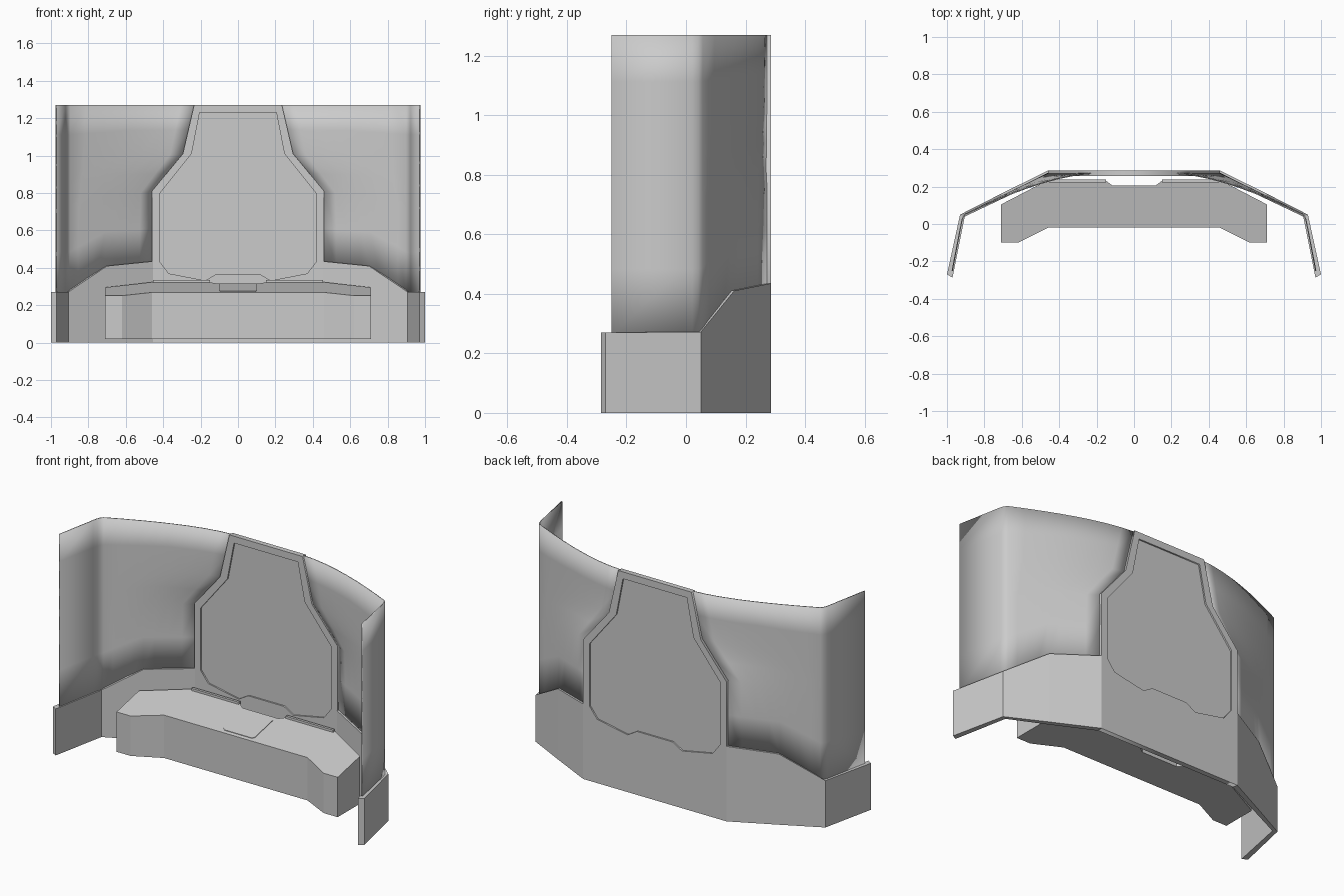
import bpy, bmesh

if "Cube" in bpy.data.objects:
    bpy.data.objects.remove(bpy.data.objects["Cube"], do_unlink=True)

grey = bpy.data.materials.new("plain grey")
grey.use_nodes = True
grey.diffuse_color = (0.6, 0.6, 0.6, 1)
grey.node_tree.nodes["Principled BSDF"].inputs["Base Color"].default_value = (0.6, 0.6, 0.6, 1)


def finish(name, bm, mirror=False):
    bmesh.ops.recalc_face_normals(bm, faces=bm.faces)
    mesh = bpy.data.meshes.new(name)
    bm.to_mesh(mesh)
    bm.free()
    mesh.materials.append(grey)
    obj = bpy.data.objects.new(name, mesh)
    bpy.context.collection.objects.link(obj)
    if mirror:
        mod = obj.modifiers.new("mirror", 'MIRROR')
        mod.use_mirror_merge = False
    return obj


def mirrored(half):
    return half + [(-x, y) for x, y in reversed(half)]


def slab(name, outlines, y, depth):
    """Upright plate from x-z outlines; later outlines cut holes."""
    curve = bpy.data.curves.new(name, 'CURVE')
    curve.dimensions = '2D'
    curve.fill_mode = 'BOTH'
    curve.extrude = depth / 2
    for pts in outlines:
        sp = curve.splines.new('POLY')
        sp.points.add(len(pts) - 1)
        for p, (x, z) in zip(sp.points, pts):
            p.co = (x, z, 0, 1)
        sp.use_cyclic_u = True
    temp = bpy.data.objects.new(name + "_outline", curve)
    bpy.context.collection.objects.link(temp)
    bpy.context.view_layer.update()
    bm = bmesh.new()
    mesh = bpy.data.meshes.new_from_object(
        temp.evaluated_get(bpy.context.evaluated_depsgraph_get()))
    bm.from_mesh(mesh)
    bpy.data.objects.remove(temp, do_unlink=True)
    bpy.data.meshes.remove(mesh)
    bmesh.ops.remove_doubles(bm, verts=bm.verts, dist=1e-5)
    for v in bm.verts:
        v.co = (v.co.x, y - v.co.z, v.co.y)
    return finish(name, bm)


def prism(name, plan, low, high, mirror=False):
    """Solid over an x-y plan; low and high give z from y."""
    bm = bmesh.new()
    bot = [bm.verts.new((x, y, low(y))) for x, y in plan]
    top = [bm.verts.new((x, y, high(y))) for x, y in plan]
    bm.faces.new(bot)
    bm.faces.new(top)
    for i in range(len(plan)):
        j = (i + 1) % len(plan)
        bm.faces.new((bot[i], bot[j], top[j], top[i]))
    return finish(name, bm, mirror)


# Central frame with recessed panel
frame = mirrored([(0.46, 0), (0.46, 0.81), (0.295, 1.01), (0.235, 1.27)])
opening = mirrored([(0.115, 0.368), (0.175, 0.332), (0.37, 0.37), (0.42, 0.435),
                    (0.42, 0.795), (0.248, 1.01), (0.205, 1.23)])
slab("centre_frame", [frame, opening], 0.271, 0.03)
slab("centre_panel", [opening], 0.271, 0.012)

# Angled lower wall wings: outer point, inner point, top height
columns = [((1, -0.27), (0.97, -0.286), 0.27),
           ((0.93, 0.05), (0.905, 0.04), 0.272),
           ((0.71, 0.162), (0.70, 0.137), 0.41),
           ((0.46, 0.286), (0.455, 0.256), 0.435)]
bm = bmesh.new()
rings = [[bm.verts.new(c) for c in ((*o, 0), (*o, h), (*i, h), (*i, 0))]
         for o, i, h in columns]
for a, b in zip(rings, rings[1:]):
    for k in range(4):
        m = (k + 1) % 4
        bm.faces.new((a[k], a[m], b[m], b[k]))
bm.faces.new(rings[0])
bm.faces.new(rings[-1])
finish("lower_wall", bm, True)

# Curved upper screen, blending from the wall angle to a round top
rows = [(0.435, 0.46), (0.62, 0.46), (0.81, 0.455), (0.91, 0.375),
        (1.01, 0.29), (1.14, 0.26), (1.27, 0.23)]
side = [(0.972, -0.25), (0.926, -0.01), (0.92, 0.02), (0.912, 0.04)]
start = (0.9, 0.054)
steps = [0, 0.1, 0.225, 0.33, 0.43, 0.55, 0.7, 0.85, 1]


def wall_top(t):
    return 0.275 + 0.135 * t / 0.43 if t < 0.43 else 0.41 + 0.025 * (t - 0.43) / 0.57


bm = bmesh.new()
grid = []
for z_in, edge in rows:
    v = (z_in - 0.435) / 0.835
    w = (0.46 - edge) / 0.23
    cx = 0.68 + (0.47 - 0.68) * w
    cy = 0.162 + (0.26 - 0.162) * w
    line = [(x, y, 0.27) for x, y in side]
    for t in steps:
        a, b, c = (1 - t) ** 2, 2 * t * (1 - t), t * t
        line.append((a * start[0] + b * cx + c * edge,
                     a * start[1] + b * cy + c * 0.27, wall_top(t)))
    grid.append([bm.verts.new((x, y, (z - 0.01) + (1.28 - z) * v)) for x, y, z in line])
for a, b in zip(grid, grid[1:]):
    for k in range(len(a) - 1):
        bm.faces.new((a[k], a[k + 1], b[k + 1], b[k]))
screen = finish("curved_screen", bm, True)
solid = screen.modifiers.new("thickness", 'SOLIDIFY')
solid.thickness = 0.006
solid.offset = 0
bpy.ops.object.select_all(action='DESELECT')
screen.select_set(True)
bpy.context.view_layer.objects.active = screen
bpy.ops.object.shade_smooth_by_angle(angle=0.8)


# Console with sloping top and a notch at the back
def slope(y):
    return 0.273 + 0.215 * y


desk = mirrored([(0.46, -0.02), (0.62, -0.1), (0.71, -0.1), (0.71, 0.105),
                 (0.46, 0.235), (0.155, 0.235), (0.115, 0.205)])
prism("console", desk, lambda y: 0.02, slope)

# Raised rails along the console back, and a touch plate
rail = [(0.15, 0.222), (0.455, 0.222), (0.455, 0.237), (0.15, 0.237)]
prism("console_rail", rail, lambda y: 0.3, lambda y: 0.334, True)
plate = mirrored([(0.09, 0), (0.1, 0.012), (0.1, 0.178), (0.09, 0.19)])
prism("touch_plate", plate, lambda y: slope(y) - 0.003, lambda y: slope(y) + 0.003)
